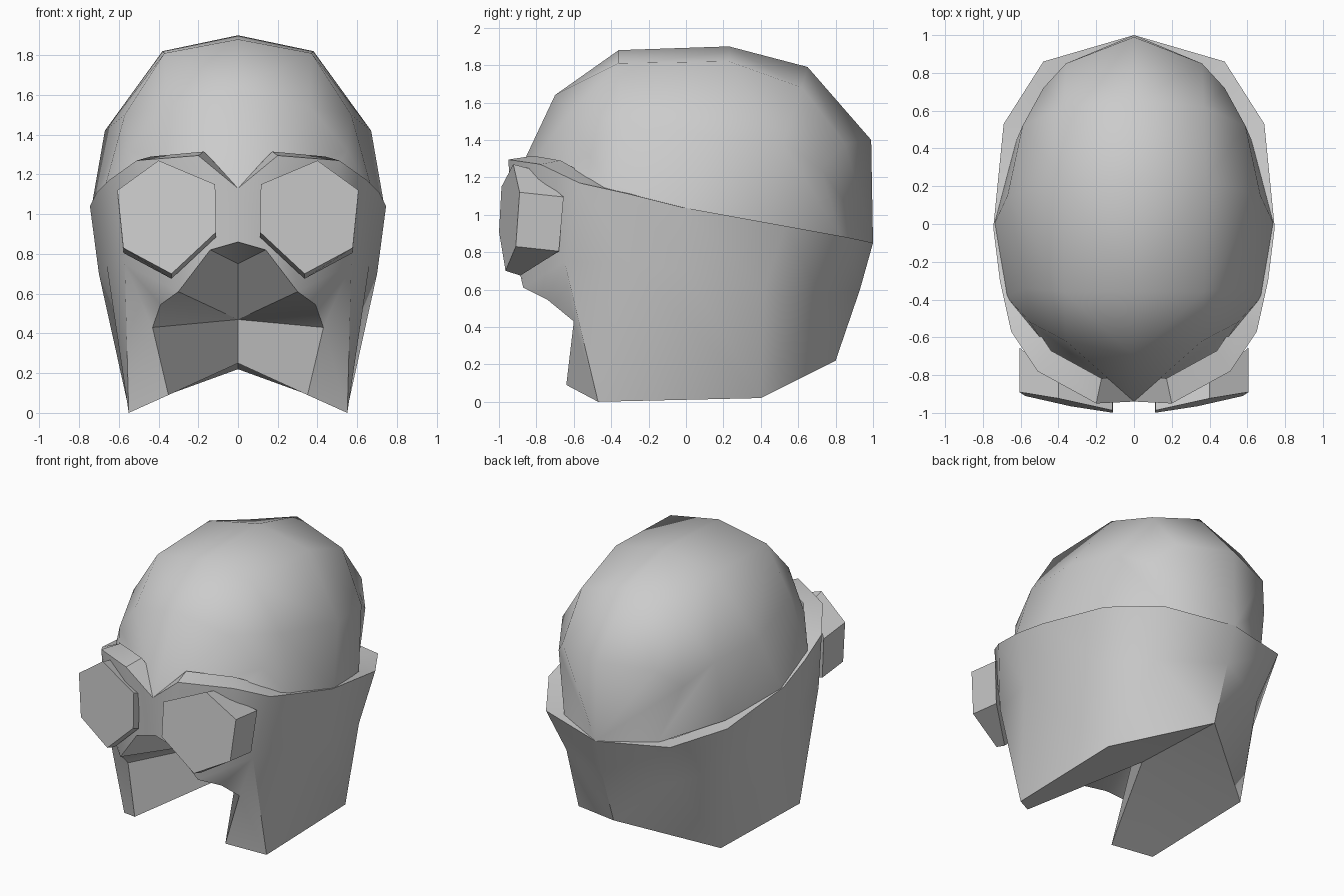
import bpy, bmesh, math

cube = bpy.data.objects.get("Cube")
if cube:
    bpy.data.objects.remove(cube, do_unlink=True)

gray = bpy.data.materials.new("plain_gray")
gray.use_nodes = True
gray.diffuse_color = (0.6, 0.6, 0.6, 1)
gray.node_tree.nodes["Principled BSDF"].inputs["Base Color"].default_value = (0.6, 0.6, 0.6, 1)


def build(name, faces, angle, sides=(1, -1)):
    """Make one object from lists of face corners, given for the left half."""
    bm = bmesh.new()
    for side in sides:
        for face in faces:
            corners = [p for i, p in enumerate(face) if p not in face[:i]]
            bm.faces.new([bm.verts.new((side * x, y, z)) for x, y, z in corners])
    bmesh.ops.remove_doubles(bm, verts=bm.verts, dist=0.0005)
    bmesh.ops.recalc_face_normals(bm, faces=bm.faces)
    mesh = bpy.data.meshes.new(name)
    bm.to_mesh(mesh)
    bm.free()
    mesh.materials.append(gray)
    obj = bpy.data.objects.new(name, mesh)
    bpy.context.collection.objects.link(obj)
    bpy.ops.object.select_all(action='DESELECT')
    obj.select_set(True)
    bpy.context.view_layer.objects.active = obj
    bpy.ops.object.shade_smooth_by_angle(angle=math.radians(angle))
    return obj


def strip(a, b):
    """Quads between two equally long rows of points."""
    return [[a[i], a[i + 1], b[i + 1], b[i]] for i in range(len(a) - 1)]


# Cap: lengthwise rows from the brow tip to the nape, crown to base
brow, nape = (0, -.94, 1.13), (0, 1, .85)
rows = [
    [(0, -.70, 1.64), (0, -.36, 1.88), (0, .23, 1.90), (0, .65, 1.79), (0, .99, 1.40)],
    [(.36, -.62, 1.54), (.37, -.36, 1.81), (.38, .23, 1.82), (.37, .62, 1.68), (.36, .85, 1.38)],
    [(.55, -.52, 1.32), (.57, -.34, 1.50), (.67, .15, 1.42), (.59, .52, 1.38), (.48, .72, 1.25)],
    [(.46, -.66, 1.17), (.68, -.38, 1.10), (.74, 0, 1.02), (.62, .45, .95), (.36, .83, .87)],
]
rows = [[brow] + r + [nape] for r in rows]
cap_faces = [f for a, b in zip(rows, rows[1:]) for f in strip(a, b)]
build("cap", cap_faces, 85)

# Hood: upper rim, middle crease, mouth edge and bottom corners
rim = [brow, (.2, -.95, 1.295), (.51, -.78, 1.27), (.65, -.57, 1.17), (.71, -.3, 1.11),
       (.745, -.02, 1.04), (.69, .53, .94), (.48, .86, .88), nape]
mid = [(.57, -.65, .75), (.66, -.3, .74), (.70, 0, .70), (.64, .42, .60),
       (.42, .72, .57), (0, .93, .60)]
mouth = [(0, -.92, .86), (.14, -.92, .82), (.30, -.87, .61), (.39, -.74, .545),
         (.43, -.60, .43), (.35, -.64, .09)]
base_front, base_side, base_back = (.55, -.47, 0), (.55, .4, .02), (0, .8, .22)
ridge, hollow, roof = (0, .08, .25), (0, .05, .47), (0, -.1, .75)

hood = strip(rim[3:], mid)
# Face panel behind the goggles and the cheeks
hood += [
    [rim[0], rim[1], mouth[1], mouth[0]],
    [rim[1], rim[2], mouth[2], mouth[1]],
    [rim[2], mid[0], mouth[2]],
    [rim[2], rim[3], mid[0]],
    [mouth[2], mid[0], mouth[3]],
    [mouth[3], mid[0], mouth[4]],
    [mouth[4], mid[0], base_front, mouth[5]],
]
# Lower sides and back
hood += [
    [mid[0], mid[1], base_front],
    [mid[1], mid[2], base_side, base_front],
    [mid[2], mid[3], base_side],
    [mid[3], mid[4], base_side],
    [mid[4], mid[5], base_back, base_side],
]
# Sloping underside and mouth hollow
hood += [
    [base_front, base_side, ridge, mouth[5]],
    [base_side, base_back, ridge],
    [mouth[5], ridge, hollow, mouth[4]],
    [mouth[4], hollow, mouth[3]],
    [mouth[3], hollow, mouth[2]],
    [mouth[2], hollow, roof, mouth[1]],
    [mouth[1], roof, mouth[0]],
]
# Ledge from the rim in under the cap
ledge = [(x * .86, y * .86, z + (.02 if y < -.4 else 0)) for x, y, z in rim]
hood += strip(rim, ledge)
build("hood", hood, 40)

# Goggles: slanted six-sided lenses
outline = [(.115, 1.15), (.40, 1.27), (.607, 1.12), (.577, .83), (.335, .70), (.11, .91)]
front = [(x, -1 + .2 * (x - .11) + .05 * (z - .9), z) for x, z in outline]
back = [(x, -.83 + .85 * (x - .4), z - .025) for x, z in outline]
back = [(x, max(y, f[1] + .06), z) for (x, y, z), f in zip(back, front)]
lens = [front, back] + strip(front + front[:1], back + back[:1])
build("left_goggle", lens, 30, (1,))
build("right_goggle", lens, 30, (-1,))
